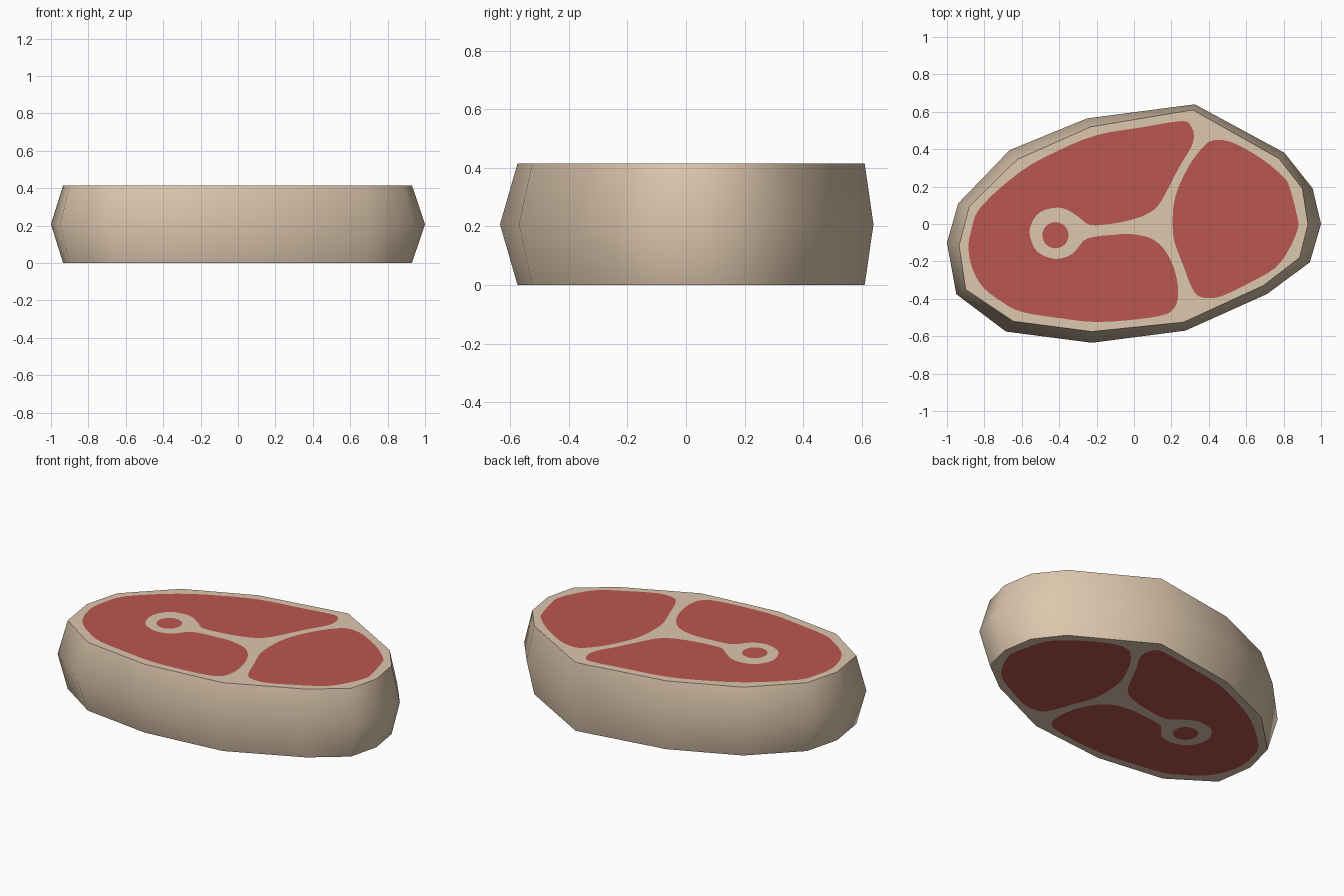
import bpy, bmesh, math
from mathutils import Vector
from mathutils.geometry import delaunay_2d_cdt

if "Cube" in bpy.data.objects:
    bpy.data.objects.remove(bpy.data.objects["Cube"])

HEIGHT = 0.415


def material(name, rgb):
    m = bpy.data.materials.new(name)
    m.diffuse_color = (*rgb, 1)
    m.use_nodes = True
    m.node_tree.nodes["Principled BSDF"].inputs["Base Color"].default_value = m.diffuse_color
    return m


def spline(pts, steps=3):
    """Closed smooth curve through the points."""
    out, n = [], len(pts)
    for i in range(n):
        a, b, c, d = (Vector(pts[(i + k) % n]) for k in (-1, 0, 1, 2))
        for s in range(steps):
            t = s / steps
            out.append(0.5 * (2 * b + (c - a) * t + (2 * a - 5 * b + 4 * c - d) * t * t
                              + (3 * b - a - 3 * c + d) * t ** 3))
    return out


def inside(p, poly):
    hit = False
    for a, b in zip(poly, poly[1:] + poly[:1]):
        if (a.y > p.y) != (b.y > p.y):
            if p.x < a.x + (p.y - a.y) * (b.x - a.x) / (b.y - a.y):
                hit = not hit
    return hit


# Outlines: widest belt at mid height, and the cut face at top and bottom
belt = [(-1, -.10), (-.94, .11), (-.665, .395), (-.25, .565), (.325, .64), (.805, .38),
        (.955, .19), (1, 0), (.94, -.205), (.71, -.375), (.275, -.57), (-.225, -.635),
        (-.685, -.575), (-.95, -.375)]
rim = [Vector(p) for p in [
    (-.935, -.115), (-.88, .095), (-.625, .345), (-.23, .52), (.315, .61), (.775, .35),
    (.90, .19), (.93, 0), (.885, -.18), (.69, -.33), (.265, -.525), (-.225, -.575),
    (-.645, -.52), (-.90, -.35)]]

# Meat areas: large piece wrapping round the bone, smaller piece, marrow
large = spline([
    (.25, .55), (.30, .53), (.32, .475), (.305, .41), (.245, .31), (.18, .185), (.13, .10),
    (.07, .053), (-.02, .021), (-.13, 0), (-.235, -.005), (-.295, .037), (-.36, .077),
    (-.42, .087), (-.50, .065), (-.55, 0), (-.555, -.07), (-.515, -.15), (-.42, -.187),
    (-.33, -.16), (-.27, -.09), (-.21, -.068), (-.11, -.058), (-.02, -.053), (.085, -.075),
    (.155, -.128), (.21, -.225), (.235, -.337), (.23, -.42), (.20, -.465), (.155, -.487),
    (.03, -.508), (-.20, -.524), (-.40, -.503), (-.60, -.47), (-.70, -.42), (-.80, -.345),
    (-.86, -.25), (-.885, -.135), (-.87, -.035), (-.82, .09), (-.61, .278), (-.41, .39),
    (-.20, .475), (.03, .515)])
small = spline([
    (.465, .449), (.545, .428), (.685, .347), (.80, .25), (.835, .187), (.875, .027),
    (.875, -.027), (.835, -.123), (.755, -.235), (.595, -.326), (.47, -.385), (.395, -.396),
    (.337, -.38), (.30, -.32), (.267, -.23), (.22, -.107), (.207, -.016), (.213, .107),
    (.245, .214), (.31, .337), (.375, .417), (.412, .444)])
marrow = [Vector((-.42 + .07 * math.cos(i * math.tau / 24),
                  -.06 + .07 * math.sin(i * math.tau / 24))) for i in range(24)]
meat = [large, small, marrow]

# Cut the face outline along all meat borders
verts, edges = [], []
for loop in [rim] + meat:
    s, n = len(verts), len(loop)
    verts += loop
    edges += [(s + i, s + (i + 1) % n) for i in range(n)]
flat = delaunay_2d_cdt(verts, edges, [], 0, 1e-5)
cap_verts, cap_faces = flat[0], flat[2]

bm = bmesh.new()
# Top and bottom cut faces, red where the meat is
for z in (0, HEIGHT):
    vs = [bm.verts.new((p.x, p.y, z)) for p in cap_verts]
    for f in cap_faces:
        mid = sum((cap_verts[i] for i in f), Vector((0, 0))) / len(f)
        face = bm.faces.new([vs[i] for i in f])
        face.material_index = int(any(inside(mid, m) for m in meat))

# Fat wall
rings = [[bm.verts.new((p[0], p[1], z)) for p in ring]
         for ring, z in ((rim, 0), (belt, HEIGHT / 2), (rim, HEIGHT))]
for lo, hi in zip(rings, rings[1:]):
    for i in range(len(lo)):
        j = (i + 1) % len(lo)
        bm.faces.new((lo[i], lo[j], hi[j], hi[i]))
bmesh.ops.remove_doubles(bm, verts=bm.verts, dist=1e-4)
bmesh.ops.recalc_face_normals(bm, faces=bm.faces)

mesh = bpy.data.meshes.new("steak")
bm.to_mesh(mesh)
bm.free()
mesh.materials.append(material("fat cream", (.72, .57, .42)))
mesh.materials.append(material("meat red", (.50, .092, .08)))
steak = bpy.data.objects.new("steak", mesh)
bpy.context.collection.objects.link(steak)
bpy.context.view_layer.objects.active = steak
steak.select_set(True)
bpy.ops.object.shade_smooth_by_angle(angle=math.radians(50))
